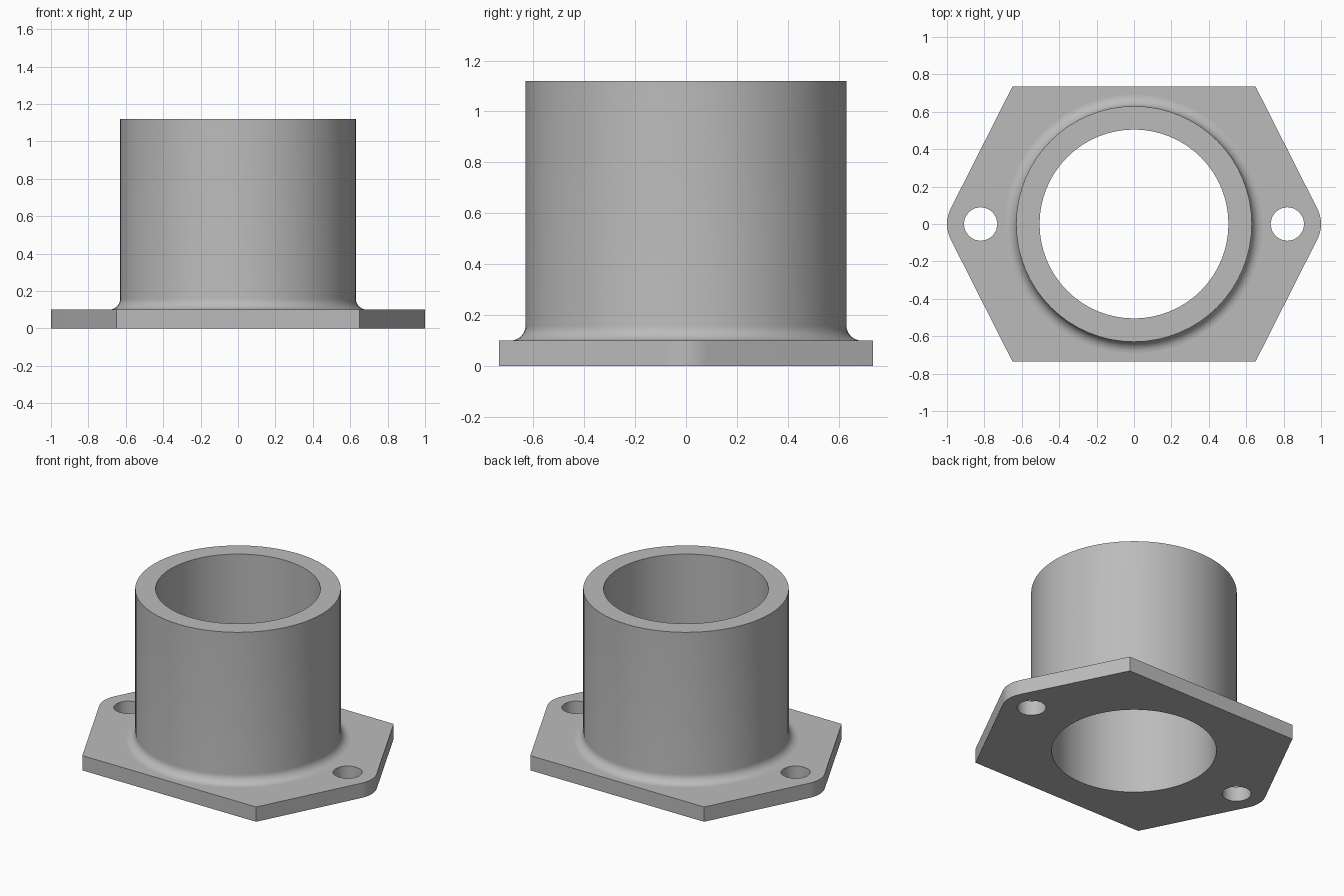
import bpy, bmesh
from math import cos, sin, pi, radians, atan2, acos, hypot

cube = bpy.data.objects.get("Cube")
if cube:
    bpy.data.objects.remove(cube)

PLATE_H, TOTAL_H = 0.10, 1.12
OUTER_R, BORE_R, FILLET_R = 0.63, 0.505, 0.06
HOLE_X, HOLE_R, TIP_R = 0.82, 0.09, 0.18
CORNER_X, CORNER_Y = 0.65, 0.735
SIDES = 64

metal = bpy.data.materials.new("grey metal")
metal.use_nodes = True
grey = (0.5, 0.5, 0.5, 1)
metal.diffuse_color = grey
metal.node_tree.nodes["Principled BSDF"].inputs["Base Color"].default_value = grey


def arc(cx, cy, r, start, end, steps):
    angles = [start + (end - start) * i / steps for i in range(steps + 1)]
    return [(cx + r * cos(a), cy + r * sin(a)) for a in angles]


def circle(cx, r, sides):
    return arc(cx, 0, r, 0, 2 * pi, sides)[:-1]


def smooth(obj):
    bpy.ops.object.select_all(action="DESELECT")
    obj.select_set(True)
    bpy.context.view_layer.objects.active = obj
    if obj.type == "CURVE":
        bpy.ops.object.convert(target="MESH")
    bpy.ops.object.shade_smooth_by_angle(angle=radians(30))


# Flange: hexagon with two rounded tips tangent to its slanted edges
dx, dy = CORNER_X - HOLE_X, CORNER_Y
tangent = atan2(dy, dx) - acos(TIP_R / hypot(dx, dy))
half = [(CORNER_X, -CORNER_Y)]
half += arc(HOLE_X, 0, TIP_R, -tangent, tangent, 8)
half += [(CORNER_X, CORNER_Y)]
outline = half + [(-x, -y) for x, y in half]

curve = bpy.data.curves.new("flange", "CURVE")
curve.dimensions = "2D"
curve.fill_mode = "BOTH"
curve.extrude = PLATE_H / 2
loops = [outline, circle(0, BORE_R, SIDES)]
loops += [circle(side * HOLE_X, HOLE_R, 16) for side in (-1, 1)]
for loop in loops:
    spline = curve.splines.new("POLY")
    spline.points.add(len(loop) - 1)
    for point, (x, y) in zip(spline.points, loop):
        point.co = (x, y, 0, 1)
    spline.use_cyclic_u = True
curve.materials.append(metal)
flange = bpy.data.objects.new("flange", curve)
flange.location.z = PLATE_H / 2
bpy.context.collection.objects.link(flange)
smooth(flange)

# Tube: turned profile from the bore, over the rim, down to the base fillet
profile = [(BORE_R, PLATE_H), (BORE_R, TOTAL_H), (OUTER_R, TOTAL_H)]
profile += arc(OUTER_R + FILLET_R, PLATE_H + FILLET_R, FILLET_R, pi, 1.5 * pi, 8)
bm = bmesh.new()
verts = [bm.verts.new((r, 0, z)) for r, z in profile]
edges = [bm.edges.new(pair) for pair in zip(verts, verts[1:])]
bmesh.ops.spin(bm, geom=verts + edges, axis=(0, 0, 1), cent=(0, 0, 0),
               angle=2 * pi, steps=SIDES, use_merge=True)
bmesh.ops.remove_doubles(bm, verts=bm.verts, dist=0.0001)
bmesh.ops.recalc_face_normals(bm, faces=bm.faces)
# Make the rim face upward, and with it the whole surface outward
rim = max(bm.faces, key=lambda f: f.calc_center_median().z)
if rim.normal.z < 0:
    bmesh.ops.reverse_faces(bm, faces=bm.faces)
mesh = bpy.data.meshes.new("tube")
bm.to_mesh(mesh)
bm.free()
mesh.materials.append(metal)
tube = bpy.data.objects.new("tube", mesh)
bpy.context.collection.objects.link(tube)
smooth(tube)
